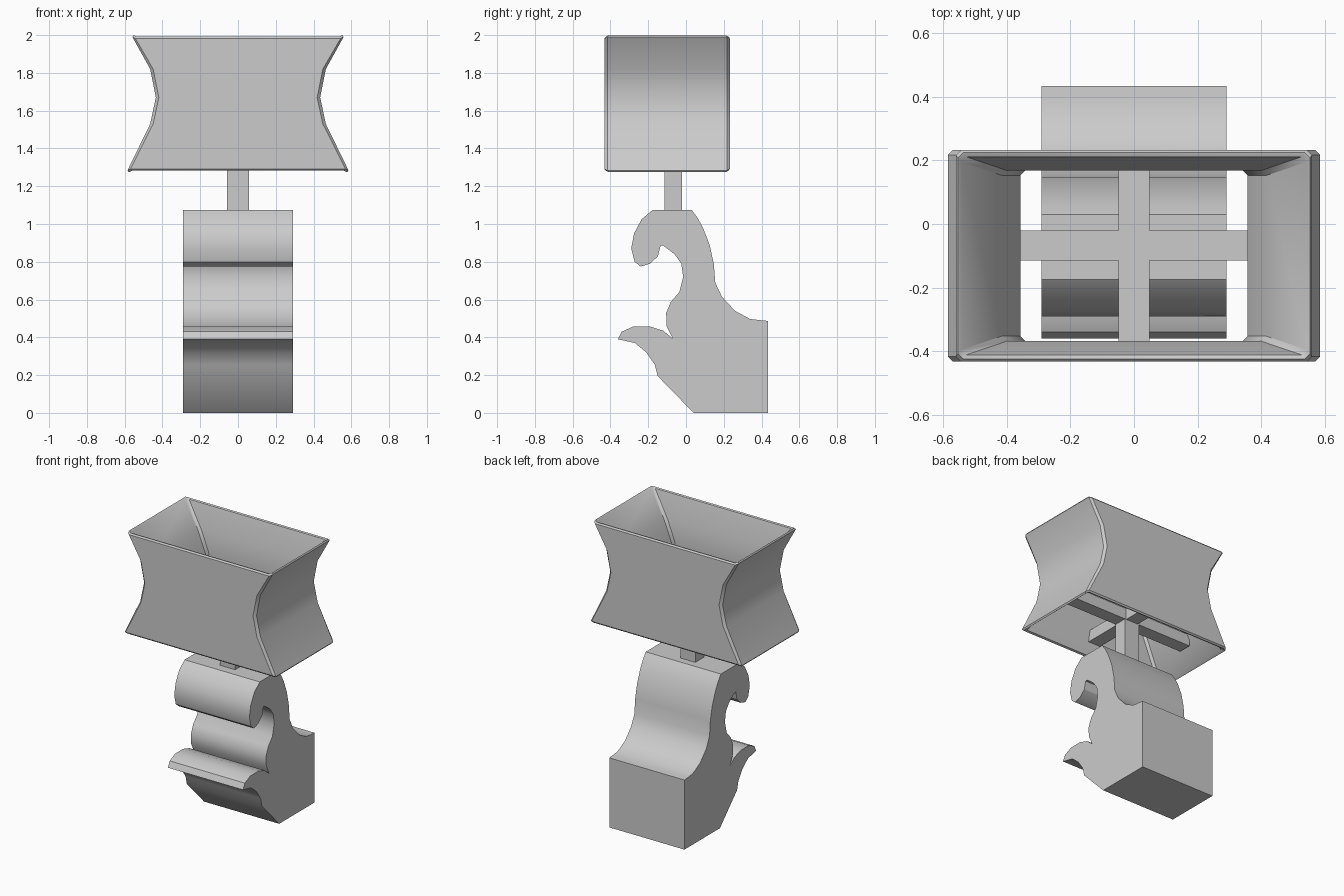
import bpy, bmesh, math

cube = bpy.data.objects.get("Cube")
if cube:
    bpy.data.objects.remove(cube, do_unlink=True)


def add_object(name, bm, smooth=False):
    bmesh.ops.recalc_face_normals(bm, faces=bm.faces)
    mesh = bpy.data.meshes.new(name)
    bm.to_mesh(mesh)
    bm.free()
    obj = bpy.data.objects.new(name, mesh)
    bpy.context.collection.objects.link(obj)
    if smooth:
        bpy.ops.object.select_all(action='DESELECT')
        obj.select_set(True)
        bpy.context.view_layer.objects.active = obj
        bpy.ops.object.shade_smooth_by_angle(angle=math.radians(32))
    return obj


def add_box(name, low, high):
    bm = bmesh.new()
    bmesh.ops.create_cube(bm, size=1)
    for v in bm.verts:
        for i in range(3):
            v.co[i] = low[i] if v.co[i] < 0 else high[i]
    return add_object(name, bm)


# Scrolled base: side profile (y, z) extruded across x
profile = [
    (.04, 0), (.433, 0), (.433, .487), (.4, .49), (.34, .497), (.26, .54),
    (.19, .615), (.155, .69), (.147, .79), (.125, .89), (.09, .98), (.06, 1.035),
    (.03, 1.075), (-.175, 1.075), (-.235, 1.025), (-.275, .95), (-.29, .87),
    (-.272, .8), (-.24, .775), (-.19, .79), (-.148, .83), (-.135, .885),
    (-.12, .885), (-.06, .84), (-.025, .79), (-.015, .72), (-.035, .64),
    (-.08, .588), (-.105, .53), (-.103, .46), (-.07, .393), (-.12, .435),
    (-.19, .457), (-.28, .457), (-.34, .43), (-.36, .39), (-.27, .37),
    (-.21, .32), (-.165, .255), (-.15, .195),
]
half_width = .291
bm = bmesh.new()
side = bm.faces.new([bm.verts.new((-half_width, y, z)) for y, z in profile])
grown = bmesh.ops.extrude_face_region(bm, geom=[side])
for item in grown["geom"]:
    if isinstance(item, bmesh.types.BMVert):
        item.co.x = half_width
add_object("scroll_base", bm, smooth=True)

# Stem and the cross that carries the shade
shade_y = -.1
add_box("stem", (-.058, -.114, 1.06), (.058, -.02, 1.46))
add_box("cross_bar_wide", (-.48, -.114, 1.38), (.48, -.02, 1.46))
add_box("cross_bar_deep", (-.048, shade_y - .3, 1.38), (.048, shade_y + .3, 1.46))


# Shade: chamfered rectangular rings lofted up the outside and down the inside
def ring(bm, hx, hy, z, lift=0, c=.016):
    corners = []
    for sx, sy in ((1, 1), (-1, 1), (-1, -1), (1, -1)):
        pair = [(sx * hx, sy * (hy - c), z + lift), (sx * (hx - c), sy * hy, z)]
        corners += pair if sx * sy > 0 else pair[::-1]
    return [bm.verts.new((x, shade_y + y, h)) for x, y, h in corners]


outer, inner = .3325, .268
rings = [
    (.585, outer, 1.292, -.008), (.465, outer, 1.53), (.435, outer, 1.67),
    (.465, outer, 1.82), (.559, outer, 1.982, .008),
    (.553, .324, 1.992, .008), (.543, .311, 1.988),
    (.415, inner, 1.82), (.357, inner, 1.67), (.415, inner, 1.53),
    (.562, .311, 1.288), (.578, .324, 1.282, -.008),
]
bm = bmesh.new()
loops = [ring(bm, *r) for r in rings]
for a, b in zip(loops, loops[1:] + loops[:1]):
    for i in range(len(a)):
        j = (i + 1) % len(a)
        bm.faces.new((a[i], a[j], b[j], b[i]))
add_object("shade", bm, smooth=True)
